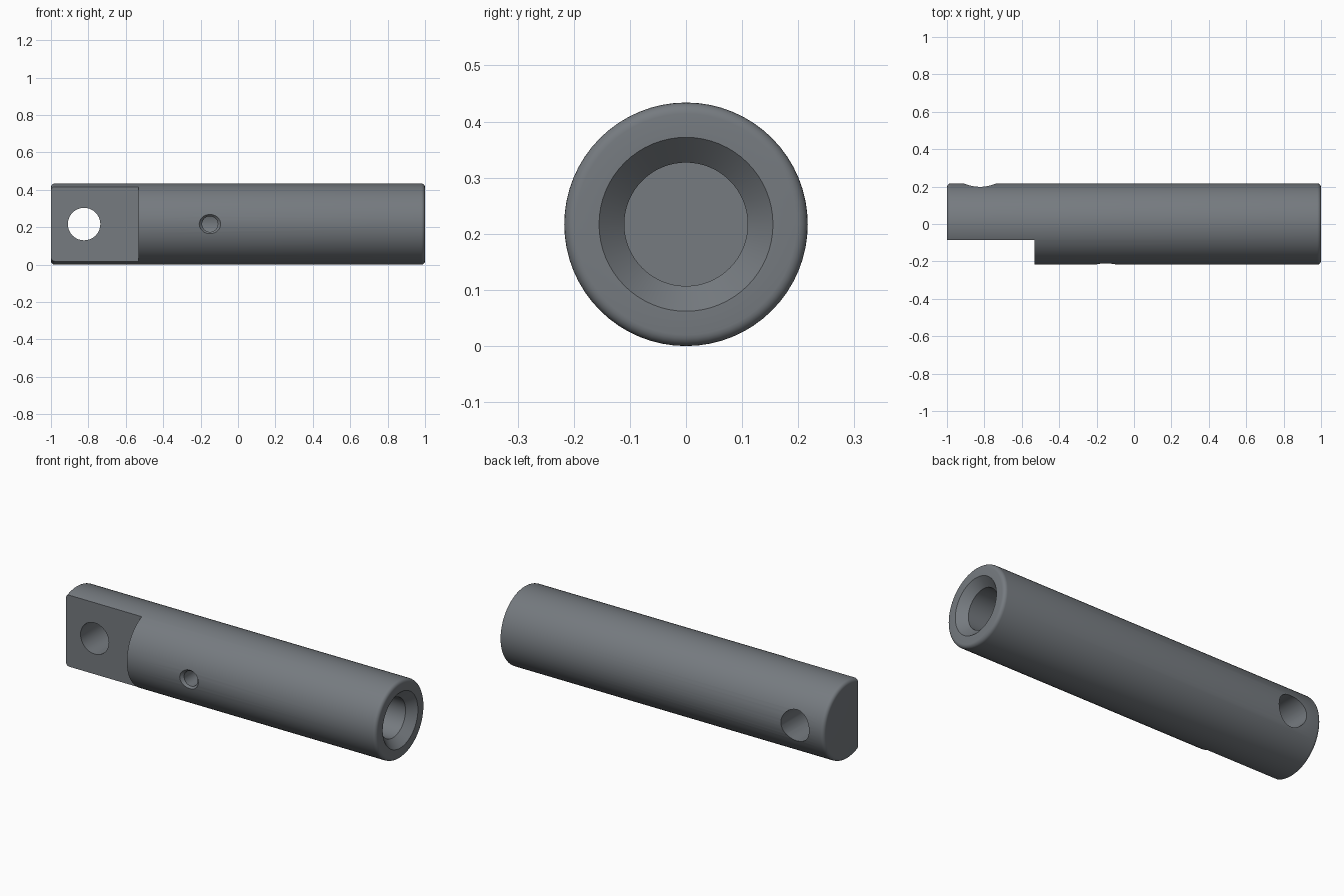
import bpy, bmesh, math
from mathutils import Matrix

if "Cube" in bpy.data.objects:
    bpy.data.objects.remove(bpy.data.objects["Cube"])

R = 0.217
SEG = 64


def lathe(name, profile, matrix, seg=SEG):
    """Spin (radius, height) points round local z, then place the result."""
    bm = bmesh.new()
    verts = [bm.verts.new((r, 0, h)) for r, h in profile]
    edges = [bm.edges.new(p) for p in zip(verts, verts[1:])]
    bmesh.ops.spin(bm, geom=verts + edges, cent=(0, 0, 0), axis=(0, 0, 1),
                   angle=2 * math.pi, steps=seg)
    bmesh.ops.remove_doubles(bm, verts=bm.verts[:], dist=1e-5)
    bmesh.ops.recalc_face_normals(bm, faces=bm.faces[:])
    bm.transform(matrix)
    mesh = bpy.data.meshes.new(name)
    bm.to_mesh(mesh)
    bm.free()
    ob = bpy.data.objects.new(name, mesh)
    bpy.context.collection.objects.link(ob)
    return ob


def fillet(cx, cy, r, start):
    """Quarter-circle profile points from the given angle."""
    return [(cx + r * math.cos(math.radians(start + a)),
             cy + r * math.sin(math.radians(start + a))) for a in range(0, 91, 18)]


along_x = Matrix.Translation((0, 0, R)) @ Matrix.Rotation(math.pi / 2, 4, 'Y')


def across_y(x):
    return Matrix.Translation((x, 0, R)) @ Matrix.Rotation(math.pi / 2, 4, 'X')


# Round shaft with rounded ends and a countersunk blind bore
f = 0.02
profile = ([(0, -1)] + fillet(R - f, -1 + f, f, -90) + fillet(R - f, 1 - f, f, 0)
           + [(0.155, 1), (0.11, 0.955), (0.11, -0.25), (0, -0.25)])
shaft = lathe("shaft", profile, along_x)

# Dark steel
steel = bpy.data.materials.new("dark_steel")
steel.diffuse_color = (0.18, 0.197, 0.215, 1)
steel.use_nodes = True
steel.node_tree.nodes["Principled BSDF"].inputs["Base Color"].default_value = steel.diffuse_color
shaft.data.materials.append(steel)

# Cutters: flat on the tang, cross hole, countersunk set screw hole
bpy.ops.mesh.primitive_cube_add(size=1, location=(-0.833, -0.286, R))
flat = bpy.context.object
flat.name = "tang_flat_cutter"
flat.scale = (0.6, 0.4, 0.6)
flat.data.materials.append(steel)

cross = lathe("cross_hole_cutter",
              [(0, -0.4), (0.087, -0.4), (0.087, 0.4), (0, 0.4)], across_y(-0.823), 32)
screw = lathe("screw_hole_cutter",
              [(0, 0.05), (0.042, 0.05), (0.042, 0.2), (0.062, 0.222), (0.062, 0.3), (0, 0.3)],
              across_y(-0.15), 32)
cross.data.materials.append(steel)
screw.data.materials.append(steel)

for cutter in (flat, cross, screw):
    cutter.hide_render = True
    mod = shaft.modifiers.new(cutter.name, 'BOOLEAN')
    mod.operation = 'DIFFERENCE'
    mod.solver = 'EXACT'
    mod.object = cutter

# Apply the cuts and smooth, keeping the machined edges sharp
bpy.ops.object.select_all(action='DESELECT')
shaft.select_set(True)
bpy.context.view_layer.objects.active = shaft
for mod in list(shaft.modifiers):
    bpy.ops.object.modifier_apply(modifier=mod.name)
for cutter in (flat, cross, screw):
    bpy.data.objects.remove(cutter)
bpy.ops.object.shade_smooth_by_angle(angle=math.radians(30))
